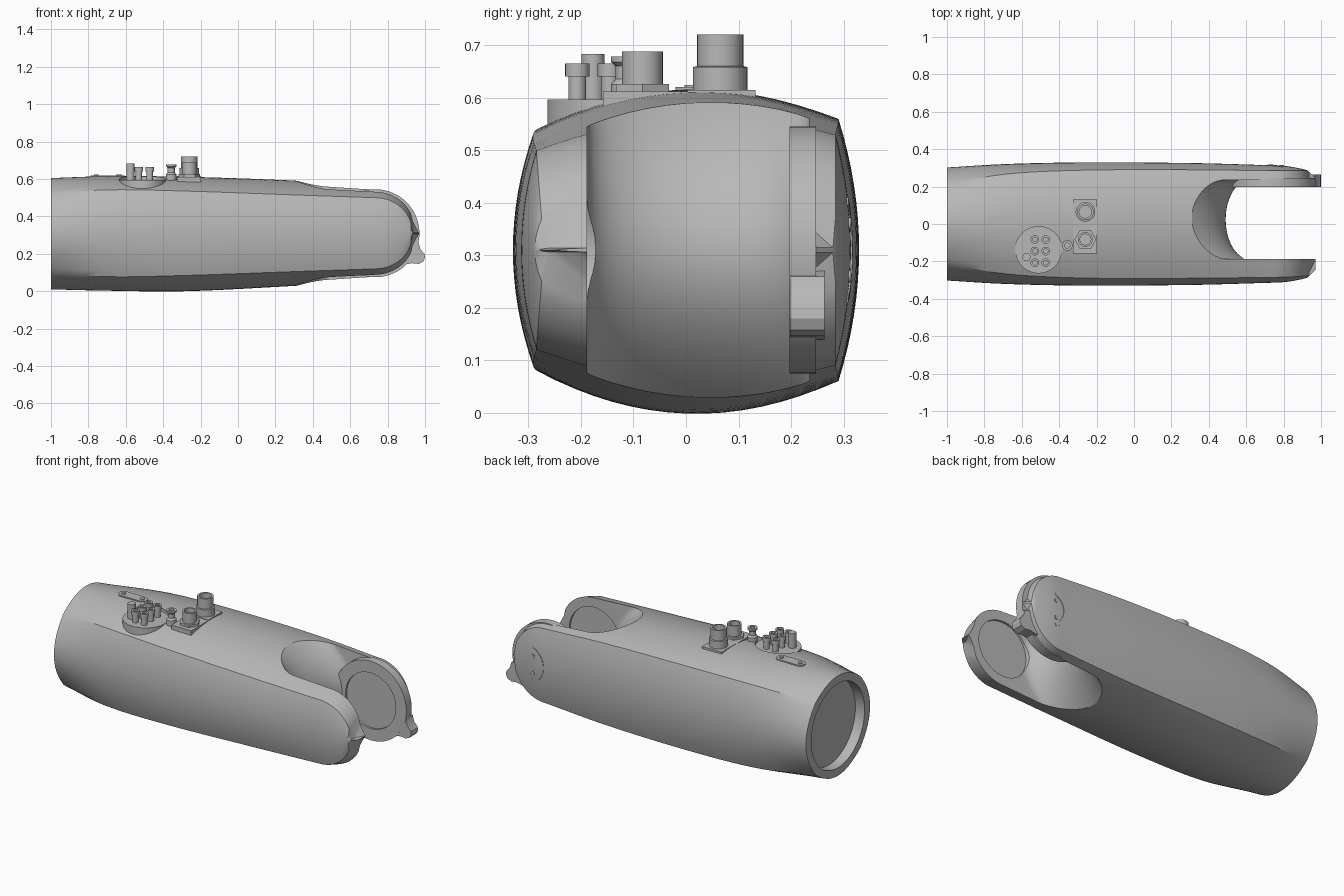
import bpy, bmesh
from math import sin, cos, pi, sqrt
from mathutils import Vector

cube = bpy.data.objects.get("Cube")
if cube:
    bpy.data.objects.remove(cube, do_unlink=True)

grey = bpy.data.materials.new("satin grey")
grey.use_nodes = True
grey.diffuse_color = (0.48, 0.48, 0.48, 1)
grey.node_tree.nodes["Principled BSDF"].inputs["Base Color"].default_value = (0.48, 0.48, 0.48, 1)

MID = 0.31                 # height of the hinge axis
HUB_X, HUB_R = 0.735, 0.235


def loft(name, rings):
    """Skin a list of equal-length point rings and cap both ends."""
    bm = bmesh.new()
    rows = [[bm.verts.new(p) for p in ring] for ring in rings]
    n = len(rows[0])
    for a, b in zip(rows, rows[1:]):
        for i in range(n):
            j = (i + 1) % n
            bm.faces.new((a[i], a[j], b[j], b[i]))
    bm.faces.new(rows[0][::-1])
    bm.faces.new(rows[-1])
    bmesh.ops.recalc_face_normals(bm, faces=bm.faces[:])
    mesh = bpy.data.meshes.new(name)
    bm.to_mesh(mesh)
    bm.free()
    obj = bpy.data.objects.new(name, mesh)
    bpy.context.collection.objects.link(obj)
    mesh.materials.append(grey)
    return obj


def lathe(name, profile, origin=(0, 0, 0), axis=(0, 0, 1), n=32):
    """Turn (radius, height) pairs about an axis."""
    q = Vector(axis).to_track_quat('Z', 'Y')
    rings = [[Vector(origin) + q @ Vector((r * cos(2 * pi * i / n), r * sin(2 * pi * i / n), h))
              for i in range(n)] for r, h in profile]
    return loft(name, rings)


def extrude(name, outline, axis, lo, hi):
    """Prism from a 2D outline, along y or z."""
    def put(a, b, d):
        return (a, d, b) if axis == 'y' else (a, b, d)
    return loft(name, [[put(a, b, d) for a, b in outline] for d in (lo, hi)])


def smooth(obj):
    bpy.ops.object.select_all(action='DESELECT')
    obj.select_set(True)
    bpy.context.view_layer.objects.active = obj
    bpy.ops.object.shade_smooth_by_angle(angle=0.5)


# Body stations: x, top, bottom, side bulge, front corner y/height, back corner y/height
STATIONS = [
    (-1.0, .605, .010, .302, .212, .212, .212, .212),
    (-0.7, .615, .003, .320, .265, .232, .265, .242),
    (-0.3, .612, .000, .329, .288, .226, .287, .250),
    (0.3, .590, .030, .326, .290, .205, .290, .243),
    (HUB_X, .562, .058, .314, .285, .190, .285, .220),
]


def station(x):
    """Smoothly interpolated body measures at x, rounded off past the hinge axis."""
    s = STATIONS
    xc = min(x, HUB_X)
    k = max(i for i in range(len(s) - 1) if s[i][0] <= xc)
    a, b = s[k], s[k + 1]
    w = b[0] - a[0]
    t = (xc - a[0]) / w

    def slope(i, c):
        lo, hi = s[max(i - 1, 0)], s[min(i + 1, len(s) - 1)]
        return (hi[c] - lo[c]) / (hi[0] - lo[0])
    out = [(2 * t**3 - 3 * t**2 + 1) * a[c] + (t**3 - 2 * t**2 + t) * w * slope(k, c)
           + (3 * t**2 - 2 * t**3) * b[c] + (t**3 - t**2) * w * slope(k + 1, c) for c in range(1, 8)]
    if x > HUB_X:
        d = x - HUB_X
        f = sqrt(max(1 - (d / HUB_R)**2, 0.0002))
        g = sqrt(max(1 - (d / 0.2)**2, 0.0004))
        out[0] = MID + (out[0] - MID) * f
        out[1] = MID + (out[1] - MID) * f
        out[4] *= g
        out[6] *= g
        over = max(0, d - 0.195) / 0.04
        out[2] = 0.285 + (out[2] - 0.285) * g * g - 0.085 * over
        out[3] -= 0.015 * (1 - g) + 0.08 * over
        out[5] -= 0.04 * over
        out[2] = max(out[2], out[3], out[5])
    return out


def section(x, n=16):
    """Four bowed edges that meet in four corners."""
    top, bot, side, fy, fh, by, bh = station(x)
    corners = [(-fy, MID + fh), (by, MID + bh), (by, MID - bh), (-fy, MID - fh)]
    bows = [(0, top - MID - (fh + bh) / 2), (side - by, 0),
            (0, bot - MID + (fh + bh) / 2), (fy - side, 0)]
    ring = []
    for c, bow in enumerate(bows):
        p, q = corners[c], corners[(c + 1) % 4]
        for i in range(n):
            t = i / n
            u = 4 * t * (1 - t)
            ring.append((x, p[0] + (q[0] - p[0]) * t + bow[0] * u, p[1] + (q[1] - p[1]) * t + bow[1] * u))
    return ring


xs = [-1 + (HUB_X + 1) * i / 28 for i in range(28)]
xs += [HUB_X + HUB_R * sin(pi / 2 * i / 20) for i in range(20)] + [HUB_X + HUB_R * 0.999]
body = loft("arm_body", [section(x) for x in xs])

# Saddle slot between the two fork arms
slot_rings = []
for k in range(33):
    z = -0.06 + 0.74 * k / 32
    nose = 0.49 - 0.18 * ((z - MID) / 0.28)**2
    ring = [(1.2, -0.188, z)]
    for i in range(25):
        a = -pi / 2 + pi * i / 24
        ring.append((nose + 0.13 * (1 - cos(a)), 0.0235 + 0.2115 * sin(a), z))
    ring.append((1.2, 0.235, z))
    slot_rings.append(ring)

PAD = (-0.51, -0.14, 0)
cutters = [
    loft("slot_cutter", slot_rings),
    lathe("end_cutter", [(.25, -.1), (.25, .06)], (-1, 0, .3075), (1, 0, 0), 64),
    lathe("pad_cutter", [(.126, .594), (.126, .75)], PAD, n=48),
    lathe("front_recess_cutter", [(.165, -.05), (.165, .012)], (HUB_X, -.188, MID), (0, -1, 0), 48),
]
for cutter in cutters:
    cutter.hide_render = True
    mod = body.modifiers.new(cutter.name, 'BOOLEAN')
    mod.operation = 'DIFFERENCE'
    mod.solver = 'EXACT'
    mod.object = cutter
bpy.context.view_layer.update()
cut_mesh = bpy.data.meshes.new_from_object(body.evaluated_get(bpy.context.evaluated_depsgraph_get()))
body.modifiers.clear()
body.data = cut_mesh
for cutter in cutters:
    bpy.data.objects.remove(cutter, do_unlink=True)
parts = [body]

# Hinge disc with shallow recess, and its stop lug
parts.append(lathe("hinge_disc", [(HUB_R, -.05), (HUB_R, .0), (.165, .0), (.165, -.012)],
                   (HUB_X, .197, MID), (0, -1, 0), 64))
parts.append(extrude("stop_lug", [(.88, .14), (.93, .15), (.965, .146), (.99, .158), (1.0, .18),
                                  (.997, .2), (.975, .225), (.965, .26), (.9, .28)], 'y', .198, .264))

# Round connector pad with its pins
parts.append(lathe("connector_pad", [(.124, .48), (.124, .596)], PAD, n=48))
for i, x in enumerate((-.53, -.472)):
    for j, y in enumerate((-.083, -.145, -.207)):
        parts.append(lathe(f"pin_{i}_{j}", [(.017, .59), (.017, .64), (.023, .64), (.023, .665),
                                            (.012, .665), (.012, .65)], (x, y, 0), n=20))
parts.append(lathe("tall_pin", [(.022, .59), (.022, .683)], (-.575, -.177, 0), n=20))
parts.append(lathe("small_socket", [(.028, .58), (.028, .625), (.019, .635), (.019, .66), (.028, .668),
                                    (.028, .678), (.014, .678), (.014, .65)], (-.357, -.115, 0), n=24))


def box(x0, x1, y0, y1):
    return [(x0, y0), (x1, y0), (x1, y1), (x0, y1)]


# Square flanges with their threaded connectors
parts.append(extrude("rear_flange", box(-.327, -.197, .003, .132), 'z', .57, .615))
parts.append(extrude("front_flange", box(-.327, -.197, -.158, .003), 'z', .55, .612))
parts.append(lathe("hex_nut", [(.058, .6), (.058, .626)], (-.26, -.083, 0), n=6))
parts.append(lathe("front_connector", [(.039, .6), (.039, .688), (.029, .688), (.029, .65)],
                   (-.26, -.083, 0)))
parts.append(lathe("rear_connector", [(.052, .6), (.052, .658), (.044, .66), (.044, .72),
                                      (.033, .72), (.033, .68)], (-.26, .065, 0)))

# Oval cover plate with two screws
tips = [(-.758, pi / 2), (-.636, -pi / 2)]
oval = [(cx + .03 * cos(s + pi * i / 12), .01 + .03 * sin(s + pi * i / 12)) for cx, s in tips for i in range(13)]
parts.append(extrude("oval_cover", oval, 'z', .6, .62))
for i, (x, s) in enumerate(tips):
    parts.append(lathe(f"cover_screw_{i}", [(.013, .61), (.013, .624)], (x, .01, 0), n=16))


# Raised crescent with two studs on the back of the fork
def back_y(x, z):
    top, bot, side, fy, fh, by, bh = station(x)
    return by + (side - by) * (1 - ((z - MID) / bh)**2)


rings = []
for i in range(17):
    a = -1.2 + 2.4 * i / 16
    w = 0.004 + 0.010 * cos(a)
    ring = []
    for r, lift in ((.1 - w, -.01), (.1 + w, -.01), (.1 + w, .003), (.1 - w, .003)):
        x, z = .83 - r * cos(a), MID + r * sin(a)
        ring.append((x, back_y(x, z) + lift, z))
    rings.append(ring)
parts.append(loft("back_crescent", rings))
for side in (-1, 1):
    x, z = .79, MID + side * .05
    parts.append(lathe(f"back_stud_{side + 1}", [(.012, -.01), (.012, .004)], (x, back_y(x, z), z), (0, 1, 0), 16))

for part in parts:
    smooth(part)
